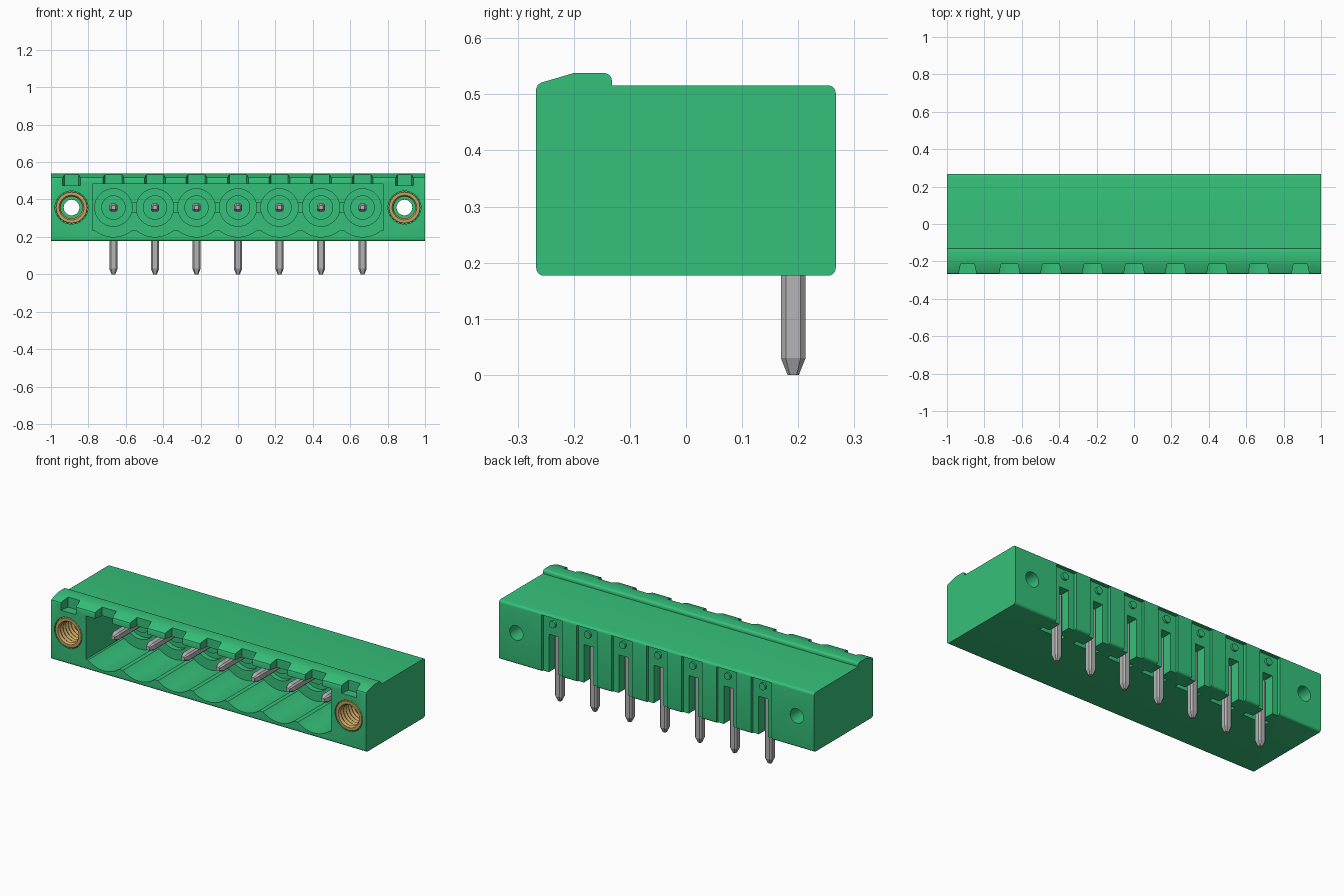
import bpy, bmesh, math
from mathutils import Vector

if "Cube" in bpy.data.objects:
    bpy.data.objects.remove(bpy.data.objects["Cube"], do_unlink=True)

PITCH = 0.222
PINS = [PITCH * i for i in range(-3, 4)]
FLANGES = (-0.89, 0.89)
AXIS_Z = 0.357      # height of the contact row


def material(name, color, metallic=0.0):
    m = bpy.data.materials.new(name)
    m.use_nodes = True
    m.diffuse_color = (*color, 1)
    m.node_tree.nodes["Principled BSDF"].inputs["Base Color"].default_value = (*color, 1)
    return m


GREEN = material("green plastic", (0.036, 0.53, 0.195))
STEEL = material("grey metal", (0.46, 0.46, 0.46))
BRASS = material("brass", (0.56, 0.37, 0.12))


def place(axis, u, v, w):
    """Map profile coordinates (u, v) and distance w along an axis to space."""
    return {"x": (w, u, v), "y": (u, w, v), "z": (u, v, w)}[axis]


def loft(name, rings, mat, axis, closed=False):
    """Skin a list of (points, distance) rings along an axis."""
    bm = bmesh.new()
    loops = [[bm.verts.new(place(axis, u, v, w)) for u, v in pts] for pts, w in rings]
    n = len(loops[0])
    pairs = list(zip(loops, loops[1:]))
    if closed:
        pairs.append((loops[-1], loops[0]))
    else:
        bm.faces.new(loops[0])
        bm.faces.new(loops[-1])
    for a, b in pairs:
        for i in range(n):
            j = (i + 1) % n
            bm.faces.new((a[i], a[j], b[j], b[i]))
    bmesh.ops.recalc_face_normals(bm, faces=bm.faces)
    mesh = bpy.data.meshes.new(name)
    bm.to_mesh(mesh)
    bm.free()
    mesh.materials.append(mat)
    ob = bpy.data.objects.new(name, mesh)
    bpy.context.collection.objects.link(ob)
    return ob


def prism(name, pts, axis, a, b, mat=GREEN):
    return loft(name, [(pts, a), (pts, b)], mat, axis)


def rect(u0, u1, v0, v1):
    return [(u0, v0), (u1, v0), (u1, v1), (u0, v1)]


def circle(cx, cz, r, n=32, start=0, end=360, tooth=0.0):
    full = end - start == 360
    steps = n if full else n - 1
    out = []
    for i in range(n):
        a = math.radians(start + (end - start) * i / steps)
        rr = r - tooth * (i % 2)
        out.append((cx + rr * math.cos(a), cz + rr * math.sin(a)))
    return out


def activate(ob):
    bpy.ops.object.select_all(action="DESELECT")
    ob.select_set(True)
    bpy.context.view_layer.objects.active = ob


def cut(target, cutter):
    activate(target)
    mod = target.modifiers.new("cut", "BOOLEAN")
    mod.operation = "DIFFERENCE"
    mod.solver = "EXACT"
    mod.object = cutter
    bpy.ops.object.modifier_apply(modifier=mod.name)
    bpy.data.objects.remove(cutter, do_unlink=True)


def smooth(ob):
    activate(ob)
    bpy.ops.object.shade_smooth_by_angle(angle=math.radians(30))


# Housing: side profile with rounded corners and a raised front ridge
R = 0.014
profile = (circle(-0.267 + R, 0.177 + R, R, 6, 180, 270)
           + circle(0.267 - R, 0.177 + R, R, 6, 270, 360)
           + circle(0.267 - R, 0.516 - R, R, 6, 0, 90)
           + [(-0.132, 0.516)]
           + circle(-0.132 - R, 0.538 - R, R, 6, 0, 90)
           + [(-0.2, 0.538), (-0.258, 0.521), (-0.264, 0.517), (-0.267, 0.51)])
housing = prism("housing", profile, "x", -1, 1)

# Front cavity with a row of scoops in its floor
outline = [(-0.778, 0.235)]
for x in PINS:
    outline += circle(x, AXIS_Z, 0.157, 15, 231, 309)
outline += [(0.778, 0.235), (0.778, 0.484), (-0.778, 0.484)]
cut(housing, prism("cavity_cutter", outline, "y", -0.4, 0.06))

# Deeper sockets joined by a narrow band
cut(housing, prism("band_cutter", rect(-0.7, 0.7, 0.333, 0.383), "y", 0, 0.08))
for x in PINS:
    cut(housing, prism("socket_cutter", circle(x, AXIS_Z, 0.1), "y", 0, 0.09))

# Flared notches along the ridge
for x in PINS + list(FLANGES):
    bottom = 0.475
    w = 0.053 if x in PINS else 0.045
    flare = [(x - w - 0.003, -0.27), (x + w + 0.003, -0.27),
             (x + w - 0.008, -0.215), (x - w + 0.008, -0.215)]
    cut(housing, prism("notch_cutter", flare, "z", bottom, 0.6))

# Rear recesses, pin slots and cross slots in the underside
for x in PINS:
    cut(housing, prism("recess_cutter", rect(x - 0.065, x + 0.065, 0.1, 0.503), "y", 0.249, 0.3))
    cut(housing, prism("slot_cutter", rect(x - 0.03, x + 0.03, 0.1, 0.395), "y", 0.16, 0.3))
    cut(housing, prism("cross_cutter", rect(x - 0.074, x + 0.074, 0.145, 0.17), "z", 0.1, 0.25))

# Flange bores: wide in front for the insert, narrow through the back
for x in FLANGES:
    cut(housing, prism("bore_cutter", circle(x, AXIS_Z, 0.088, 48), "y", -0.4, 0.1))
    cut(housing, prism("through_cutter", circle(x, AXIS_Z, 0.042), "y", 0, 0.4))
smooth(housing)

# Threaded, knurled brass inserts
for side, x in zip(("right", "left"), FLANGES):
    rings = [(circle(x, AXIS_Z, 0.088, 48, tooth=0.006), 0.1),
             (circle(x, AXIS_Z, 0.088, 48, tooth=0.006), -0.262),
             (circle(x, AXIS_Z, 0.082, 48), -0.267)]
    for i in range(30):
        rings.append((circle(x, AXIS_Z, 0.066 - 0.008 * (i % 2), 48), -0.267 + i * 0.012))
    rings.append((circle(x, AXIS_Z, 0.06, 48), 0.1))
    loft(side + "_threaded_insert", rings, BRASS, "y", closed=True)


def bar(u, v, h):
    """Square section with chamfered corners."""
    c = h * 0.6
    return [(u + a * h, v + b * c) if k else (u + a * c, v + b * h)
            for a, b, k in ((1, -1, 1), (1, 1, 1), (1, 1, 0), (-1, 1, 0),
                            (-1, 1, 1), (-1, -1, 1), (-1, -1, 0), (1, -1, 0))]


# Angled contacts, with a boss in front and a stud behind each
for i, x in enumerate(PINS, 1):
    loft(f"solder_pin_{i}", [(bar(x, 0.191, 0.010), 0), (bar(x, 0.191, 0.022), 0.03),
                             (bar(x, 0.191, 0.022), 0.378)], STEEL, "z")
    loft(f"contact_pin_{i}", [(bar(x, AXIS_Z, 0.011), -0.185), (bar(x, AXIS_Z, 0.022), -0.155),
                              (bar(x, AXIS_Z, 0.022), 0.2)], STEEL, "y")
    smooth(prism(f"contact_boss_{i}", circle(x, AXIS_Z, 0.065), "y", 0.07, 0.095))
    smooth(prism(f"rear_stud_{i}", circle(x, 0.462, 0.02, 20), "y", 0.24, 0.262))
